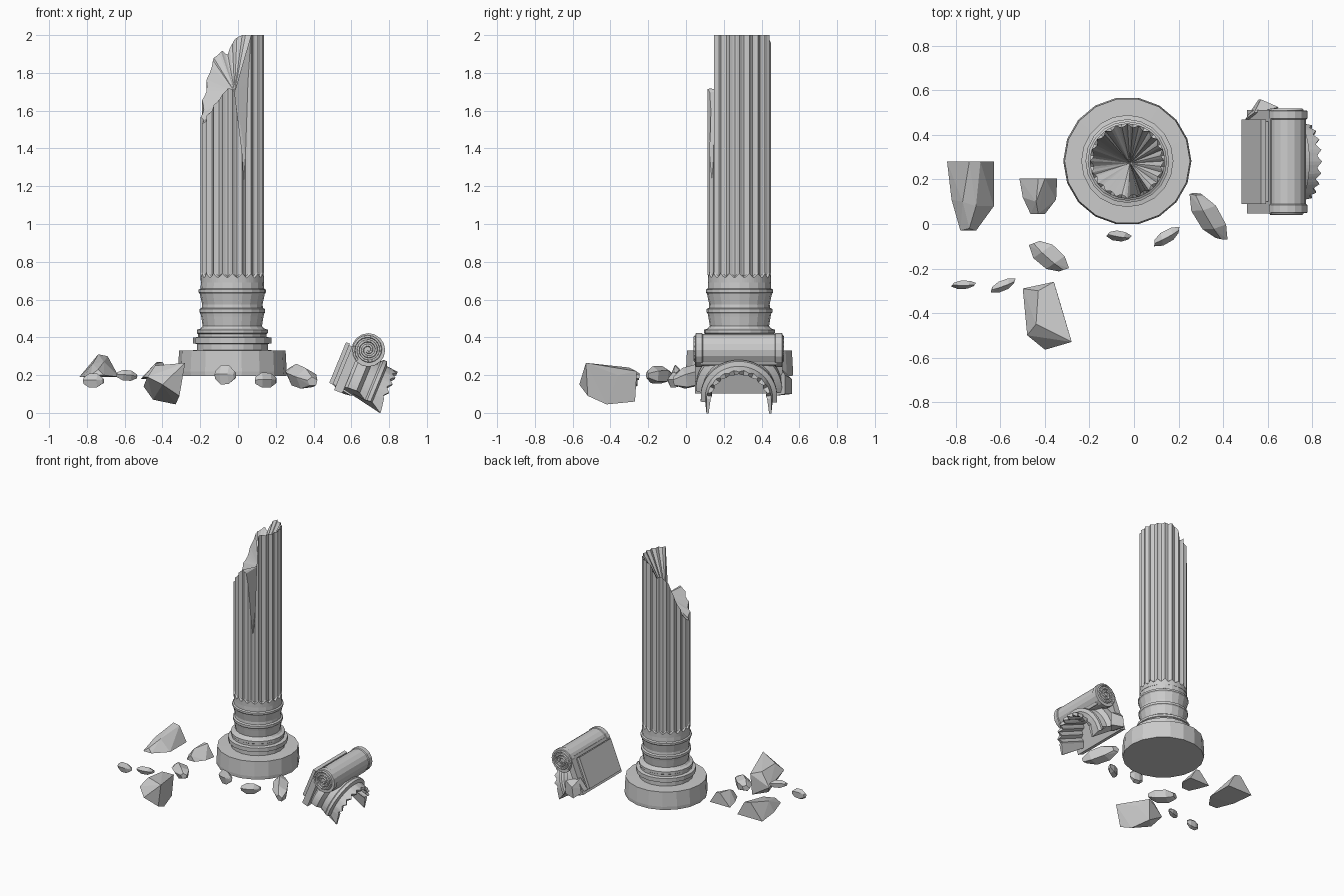
import bpy, bmesh, math, random
from mathutils import Matrix, Vector

if "Cube" in bpy.data.objects:
    bpy.data.objects.remove(bpy.data.objects["Cube"])

random.seed(4)
CX, CY = -0.03, 0.283


def finish(name, bm, mat=Matrix()):
    bmesh.ops.recalc_face_normals(bm, faces=bm.faces)
    me = bpy.data.meshes.new(name)
    bm.to_mesh(me)
    bm.free()
    ob = bpy.data.objects.new(name, me)
    ob.matrix_world = mat
    bpy.context.collection.objects.link(ob)
    return ob


def bridge(bm, rings, closed=True):
    n = len(rings[0])
    for a, b in zip(rings, rings[1:]):
        for i in range(n if closed else n - 1):
            j = (i + 1) % n
            bm.faces.new((a[i], a[j], b[j], b[i]))


def lathe(name, profile, sides, mat):
    bm = bmesh.new()
    rings = [[bm.verts.new((r * math.cos(2 * math.pi * i / sides),
                            r * math.sin(2 * math.pi * i / sides), z))
              for i in range(sides)] for r, z in profile]
    bridge(bm, rings)
    bm.faces.new(rings[0])
    bm.faces.new(rings[-1])
    return finish(name, bm, mat)


def box(name, lo, hi, mat):
    bm = bmesh.new()
    bmesh.ops.create_cube(bm, size=1)
    for v in bm.verts:
        v.co = [l + (c + 0.5) * (h - l) for c, l, h in zip(v.co, lo, hi)]
    return finish(name, bm, mat)


def hull(name, pts, mat=Matrix()):
    bm = bmesh.new()
    for p in pts:
        bm.verts.new(p)
    res = bmesh.ops.convex_hull(bm, input=bm.verts)
    junk = {g for g in res["geom_interior"] + res["geom_unused"] if isinstance(g, bmesh.types.BMVert)}
    bmesh.ops.delete(bm, geom=list(junk), context='VERTS')
    return finish(name, bm, mat)


# Column base: round plinth and stacked mouldings
axis = Matrix.Translation((CX, CY, 0))
lathe("plinth", [(.286, .195), (.288, .22), (.282, .33), (.19, .332)], 18, axis)
lathe("base_mouldings", [(.188, .325), (.188, .365), (.207, .368), (.207, .398), (.182, .402),
                         (.182, .418), (.188, .422), (.188, .44), (.168, .447), (.157, .46),
                         (.165, .51), (.168, .525), (.174, .532), (.174, .55), (.162, .556),
                         (.16, .575), (.172, .63), (.178, .638), (.178, .652), (.168, .658),
                         (.166, .70)], 20, axis)

# Fluted shaft with a broken top, rim height given by angle
RIM = [(0, 2), (72, 2), (85, 1.98), (95, 1.93), (100, 1.89), (109, 1.92), (130, 1.87),
       (150, 1.72), (178, 1.57), (200, 1.53), (225, 1.6), (262, 1.72), (274, 1.71),
       (286, 1.45), (294.5, 1.17), (297, 1.36), (300, 1.6), (304, 2), (360, 2)]


def rim(deg):
    for (a, za), (b, zb) in zip(RIM, RIM[1:]):
        if a <= deg <= b:
            return za + (zb - za) * (deg - a) / (b - a)


FLUTES, SEG = 20, 4
FR = [.168, .158, .153, .158]
FZ = [.738, .725, .715, .725]
bm = bmesh.new()
rows = [[], [], [], []]
for i in range(FLUTES * SEG):
    t = 2 * math.pi * i / (FLUTES * SEG)
    k = i % SEG
    for row, r, z in zip(rows, (.167, .168, FR[k], FR[k]),
                         (.69, FZ[k], FZ[k] + .008, rim(math.degrees(t)))):
        row.append(bm.verts.new((r * math.cos(t), r * math.sin(t), z)))
bridge(bm, rows)
bm.faces.new(rows[0])
core = bm.verts.new((.012, -.01, 1.70))
for i in range(len(rows[3])):
    bm.faces.new((rows[3][i], rows[3][(i + 1) % len(rows[3])], core))
finish("fluted_shaft", bm, axis)

# Fallen capital, local frame: x along its column axis, z towards the scroll
cap = Matrix.Translation((.768, .28, .063)) @ Matrix.Rotation(math.radians(22.4), 4, 'Y')
box("abacus_slab", (-.30, -.19, -.02), (-.278, .19, .213), cap)
box("abacus_step", (-.278, -.18, -.02), (-.262, .18, .205), cap)
box("volute_band", (-.262, -.232, -.045), (-.215, .232, .23), cap)
box("volute_core", (-.215, -.20, .165), (-.10, .20, .25), cap)

# Half-round neck shell with fluted inside and ragged lower edges
OUT = [(-.22, .205), (-.2, .228), (-.15, .228), (-.13, .195), (-.09, .19), (-.08, .202),
       (-.06, .202), (-.05, .178), (0, .172)]
bm = bmesh.new()
rows = []
steps = 40
for i in range(steps + 1):
    t = math.pi * i / steps
    k = i % SEG
    end = i in (0, steps)
    row = []
    for n, (x, r) in enumerate(OUT + [(0, FR[k] - .008), (-.22, FR[k] - .008)]):
        drop = random.uniform(0, .035) if end else 0
        if end and n in (8, 9):
            drop = .066
        dx = (FZ[k] - .725) if n in (8, 9) else 0
        row.append(bm.verts.new((x + dx, r * math.cos(t), r * math.sin(t) - drop)))
    rows.append(row)
bridge(bm, rows)
bm.faces.new(rows[0])
bm.faces.new(rows[-1])
finish("capital_neck", bm, cap)

# Scroll bolster with a raised spiral on each end
scroll = cap @ Matrix.Translation((-.175, 0, .22)) @ Matrix.Rotation(math.radians(-90), 4, 'X')
lathe("scroll_bolster", [(.086, -.23), (.089, -.228), (.089, -.195), (.084, -.19), (.084, .19),
                         (.089, .195), (.089, .228), (.086, .23)], 16, scroll)
for name, z in (("spiral_front", .232), ("spiral_back", -.232)):
    cu = bpy.data.curves.new(name, 'CURVE')
    cu.dimensions = '3D'
    cu.bevel_depth = .007
    cu.bevel_resolution = 0
    sp = cu.splines.new('POLY')
    N = 50
    sp.points.add(N)
    for i, p in enumerate(sp.points):
        f = i / N
        t = f * 3 * 2 * math.pi + 2
        r = .08 - .07 * f
        p.co = (r * math.cos(t), r * math.sin(t), z, 1)
    ob = bpy.data.objects.new(name, cu)
    ob.matrix_world = scroll
    bpy.context.collection.objects.link(ob)

# Broken remnant on the rear face of the capital
hull("capital_shard", [(.50, .47, .15), (.56, .56, .10), (.57, .56, .18), (.65, .525, .10),
                       (.65, .525, .2), (.54, .5, .24), (.6, .47, .09)])

# Larger stones
hull("rubble_wedge_large", [(-.84, .28, .19), (-.63, .28, .19), (-.74, .28, .31), (-.69, .28, .30),
                            (-.82, .11, .19), (-.63, .08, .19), (-.77, .1, .26), (-.71, .08, .27),
                            (-.78, -.03, .2), (-.71, -.03, .2), (-.74, -.02, .23)])
hull("rubble_wedge_small", [(-.515, .205, .18), (-.345, .205, .18), (-.43, .205, .27),
                            (-.40, .205, .27), (-.5, .12, .19), (-.35, .11, .19), (-.44, .1, .26),
                            (-.465, .045, .19), (-.40, .045, .19), (-.43, .045, .23)])
hull("rubble_block", [(-.40, -.565, .15), (-.28, -.53, .265), (-.31, -.52, .09), (-.48, -.5, .19),
                      (-.50, -.29, .14), (-.36, -.26, .22), (-.37, -.27, .06), (-.33, -.42, .045),
                      (-.45, -.35, .07), (-.33, -.36, .2), (-.44, -.45, .25), (-.43, -.3, .24)])


# Small stones: three faceted rings along a long axis
def stone(name, centre, length, width, height, yaw, tilt=0):
    pts = []
    for x, s in ((-.5, .45), (-.2, 1), (.22, .95), (.5, .4)):
        for k in range(5):
            t = k * 2 * math.pi / 5 + .5
            pts.append((x * length + .07 * length * math.cos(t), s * width / 2 * math.cos(t),
                        s * height / 2 * math.sin(t)))
    m = (Matrix.Translation(centre) @ Matrix.Rotation(math.radians(yaw), 4, 'Z')
         @ Matrix.Rotation(math.radians(tilt), 4, 'Y'))
    hull(name, pts, m)


STONES = [((-.38, -.145, .20), .18, .11, .10, -42, 0),
          ((-.765, -.272, .17), .10, .04, .08, 0, 0),
          ((-.588, -.275, .197), .11, .05, .06, 20, 5),
          ((-.067, -.053, .20), .10, .05, .11, -10, 0),
          ((.147, -.055, .172), .125, .06, .085, 28, 0),
          ((.337, .035, .19), .235, .115, .125, -60, 12)]
for i, s in enumerate(STONES):
    stone(f"stone_{i + 1}", *s)
